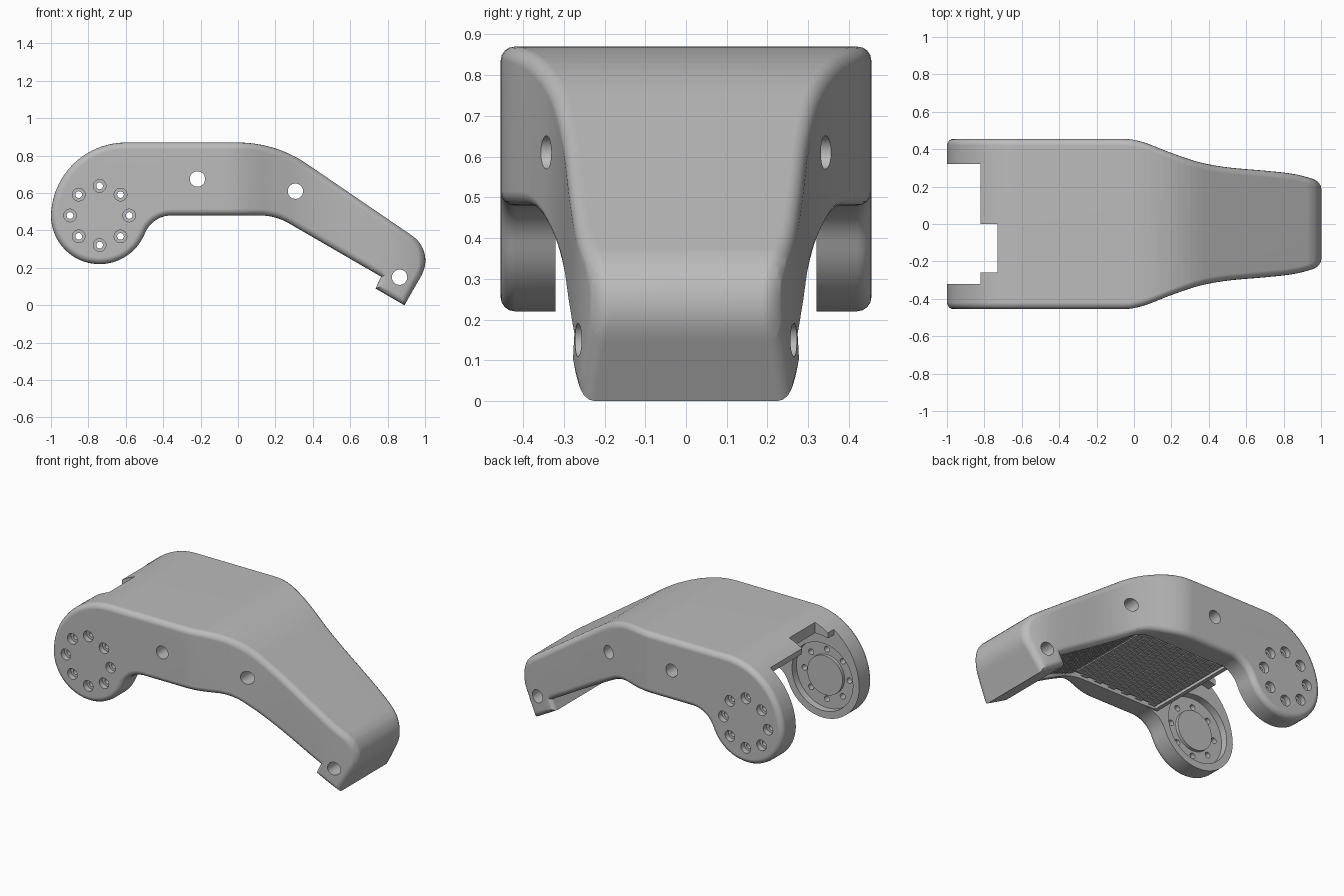
import bpy
import bmesh
from math import sin, cos, pi, tan, radians, atan2
from mathutils import Vector, Matrix

cube = bpy.data.objects.get("Cube")
if cube:
    bpy.data.objects.remove(cube, do_unlink=True)

HALF = 0.455              # half width of the body
RIM = 0.035               # rounding of the side edges
CHEEK = 0.32              # inner face of the joint cheeks
JOINT = (-0.74, 0.48)     # joint axis in x, z
SLOPE = radians(30)       # underside slope of the forearm

grey = bpy.data.materials.new("machined_grey")
grey.use_nodes = True
grey.diffuse_color = (0.5, 0.5, 0.5, 1)
grey.node_tree.nodes["Principled BSDF"].inputs["Base Color"].default_value = (0.5, 0.5, 0.5, 1)


def make_object(name, bm):
    bmesh.ops.recalc_face_normals(bm, faces=bm.faces)
    mesh = bpy.data.meshes.new(name)
    bm.to_mesh(mesh)
    bm.free()
    mesh.materials.append(grey)
    obj = bpy.data.objects.new(name, mesh)
    bpy.context.collection.objects.link(obj)
    return obj


def arc(cx, cz, r, start, end, n):
    angles = [radians(start + (end - start) * i / n) for i in range(n + 1)]
    return [Vector((cx + r * cos(a), cz + r * sin(a))) for a in angles]


def fillet(before, corner, after, r, n=10):
    p = Vector(corner)
    d1, d2 = (Vector(before) - p).normalized(), (Vector(after) - p).normalized()
    turn = pi - d1.angle(d2)
    start = p + d1 * r * tan(turn / 2)
    end = p + d2 * r * tan(turn / 2)
    c = p + (d1 + d2).normalized() * r / cos(turn / 2)
    a0 = atan2(start.y - c.y, start.x - c.x)
    a1 = atan2(end.y - c.y, end.x - c.x)
    sweep = (a1 - a0 + pi) % (2 * pi) - pi
    return [c + Vector((cos(a0 + sweep * i / n), sin(a0 + sweep * i / n))) * r for i in range(n + 1)]


def inset(poly, d):
    out = []
    for i, p in enumerate(poly):
        e1 = (p - poly[i - 1]).normalized()
        e2 = (poly[(i + 1) % len(poly)] - p).normalized()
        n1, n2 = Vector((-e1.y, e1.x)), Vector((-e2.y, e2.x))
        out.append(p + (n1 + n2) * d / (1 + n1.dot(n2)))
    return out


# Half width along the length, eased between a few stations
STATIONS = [(-0.05, 0.455), (0.05, 0.437), (0.2, 0.38), (0.35, 0.33), (0.5, 0.303),
            (0.7, 0.285), (0.85, 0.268), (0.95, 0.243), (1.01, 0.218)]


def half_width(x):
    s = STATIONS
    if x <= s[0][0]:
        return HALF
    i = max(k for k in range(len(s) - 1) if s[k][0] <= x)

    def grad(k):
        if k == 0:
            return 0
        a, b = s[k - 1], s[min(k + 1, len(s) - 1)]
        return (b[1] - a[1]) / (b[0] - a[0])
    (x0, w0), (x1, w1) = s[i], s[i + 1]
    h = x1 - x0
    t = min((x - x0) / h, 1)
    return ((2*t**3 - 3*t**2 + 1) * w0 + (t**3 - 2*t**2 + t) * h * grad(i)
            + (3*t**2 - 2*t**3) * w1 + (t**3 - t**2) * h * grad(i + 1))


def underside(x):
    return 0.48 - max(0, x - 0.2) * tan(SLOPE)


# Side profile: joint lobe, elbow, sloping forearm and notched tip
profile = arc(-0.6, 0.47, 0.4, 90, 180, 20) + arc(*JOINT, 0.26, 188, 335, 28)
corners = [((-0.453, 0.48), 0.15), ((0.2, 0.48), 0.3), ((0.765, 0.153), 0), ((0.735, 0.09), 0),
           ((0.89, 0.0), 0), ((1.054, 0.288), 0.16), ((0.2015, 0.87), 0.65)]
chain = [profile[-1]] + [c for c, r in corners] + [profile[0]]
for i, (corner, r) in enumerate(corners):
    if r:
        profile += fillet(chain[i], corner, chain[i + 2], r)
    else:
        profile.append(Vector(corner))

# Body: rounded prism, sliced along x and squeezed to the tapered width
bm = bmesh.new()
steps = [k * pi / 8 for k in range(5)]
levels = [(RIM * (1 - cos(a)), HALF - RIM + RIM * sin(a)) for a in steps]
rings = []
for d, y in [(d, -y) for d, y in reversed(levels)] + levels:
    rings.append([bm.verts.new((p.x, y, p.y)) for p in inset(profile, d)])
for ring_a, ring_b in zip(rings, rings[1:]):
    for i in range(len(profile)):
        bm.faces.new((ring_a[i - 1], ring_a[i], ring_b[i], ring_b[i - 1]))
bm.faces.new(rings[0])
bm.faces.new(rings[-1])
for i in range(30):
    bmesh.ops.bisect_plane(bm, geom=bm.verts[:] + bm.edges[:] + bm.faces[:],
                           plane_co=(-0.052 + i * 0.0353, 0, 0), plane_no=(1, 0, 0))
for v in bm.verts:
    v.co.y += (half_width(v.co.x) - HALF) * (1 if v.co.y > 0 else -1)
body = make_object("arm_body", bm)


def add_cylinder(bm, x, z, r, y0, y1, n=24):
    m = Matrix.Translation((x, (y0 + y1) / 2, z)) @ Matrix.Rotation(pi / 2, 4, 'X')
    bmesh.ops.create_cone(bm, cap_ends=True, segments=n, radius1=r, radius2=r,
                          depth=abs(y1 - y0), matrix=m)


def add_box(bm, lo, hi):
    lo, hi = Vector(lo), Vector(hi)
    m = Matrix.Translation((lo + hi) / 2) @ Matrix.Diagonal((*(hi - lo), 1))
    bmesh.ops.create_cube(bm, size=1, matrix=m)


def cut(bm):
    cutter = make_object("cutter", bm)
    cutter.hide_render = True
    mod = body.modifiers.new("cut", 'BOOLEAN')
    mod.operation, mod.solver, mod.object = 'DIFFERENCE', 'EXACT', cutter
    bpy.context.view_layer.objects.active = body
    bpy.ops.object.modifier_apply(modifier=mod.name)
    bpy.data.objects.remove(cutter, do_unlink=True)


# Joint clearance between the cheeks
bm = bmesh.new()
add_cylinder(bm, *JOINT, 0.30, -CHEEK, CHEEK, 64)
cut(bm)
for lo, hi in [((-1.2, -CHEEK, -0.1), (-0.82, CHEEK, 1.1)),
               ((-1.1, -0.26, -0.2), (-0.73, 0.0, 1.2)),
               ((-1.15, -CHEEK, -0.15), (-0.355, CHEEK, 0.482))]:
    bm = bmesh.new()
    add_box(bm, lo, hi)
    cut(bm)

# Cheek pockets, counterbores and the recess in the underside
bolts = [(JOINT[0] + 0.158 * cos(k * pi / 4), JOINT[1] + 0.158 * sin(k * pi / 4)) for k in range(8)]
bm = bmesh.new()
for side in (-1, 1):
    add_cylinder(bm, *JOINT, 0.215, side * 0.29, side * 0.365, 48)
    for x, z in bolts:
        add_cylinder(bm, x, z, 0.034, side * 0.42, side * 0.5)


def panel_half(x):
    return min(0.31, half_width(x) - 0.06)


START, END = -0.415, 0.725
previous = None
for i in range(25):
    x = START + (END - START) * i / 24
    w, z = panel_half(x), underside(x)
    section = [bm.verts.new(c) for c in ((x, -w, z - 0.1), (x, w, z - 0.1),
                                         (x, w, z + 0.03), (x, -w, z + 0.03))]
    if previous:
        for k in range(4):
            bm.faces.new((previous[k - 1], previous[k], section[k], section[k - 1]))
    else:
        bm.faces.new(section)
    previous = section
bm.faces.new(previous)
cut(bm)

# Through holes
bm = bmesh.new()
for x, z in bolts:
    add_cylinder(bm, x, z, 0.018, -0.6, 0.6, 16)
for x, z in [(-0.217, 0.675), (0.307, 0.61), (0.864, 0.15)]:
    add_cylinder(bm, x, z, 0.041, -0.6, 0.6, 32)
cut(bm)

# Raised hub discs inside the cheek pockets
discs = []
for name, side in (("left_hub_disc", 1), ("right_hub_disc", -1)):
    bm = bmesh.new()
    add_cylinder(bm, *JOINT, 0.125, side * 0.345, side * 0.37, 48)
    discs.append(make_object(name, bm))

# Staggered tread tiles in the underside recess
bm = bmesh.new()
PITCH, ROW = 0.05, 0.036
x, column = START + 0.03, 0
while x < END - 0.02:
    tilt = SLOPE if x > 0.2 else 0
    for j in range(-9, 10):
        y = (j + 0.5 * (column % 2)) * ROW
        if abs(y) + ROW / 2 < panel_half(x + 0.02):
            m = (Matrix.Translation((x, y, underside(x) + 0.022)) @ Matrix.Rotation(tilt, 4, 'Y')
                 @ Matrix.Diagonal((PITCH * 0.88, ROW * 0.86, 0.018, 1)))
            bmesh.ops.create_cube(bm, size=1, matrix=m)
    x += PITCH * cos(tilt)
    column += 1
make_object("underside_tread", bm)

# Smooth shading with crisp edges
bpy.ops.object.select_all(action='DESELECT')
for obj in [body] + discs:
    obj.select_set(True)
bpy.context.view_layer.objects.active = body
bpy.ops.object.shade_smooth_by_angle(angle=radians(30))
weighted = body.modifiers.new("even_normals", 'WEIGHTED_NORMAL')
weighted.keep_sharp = True
